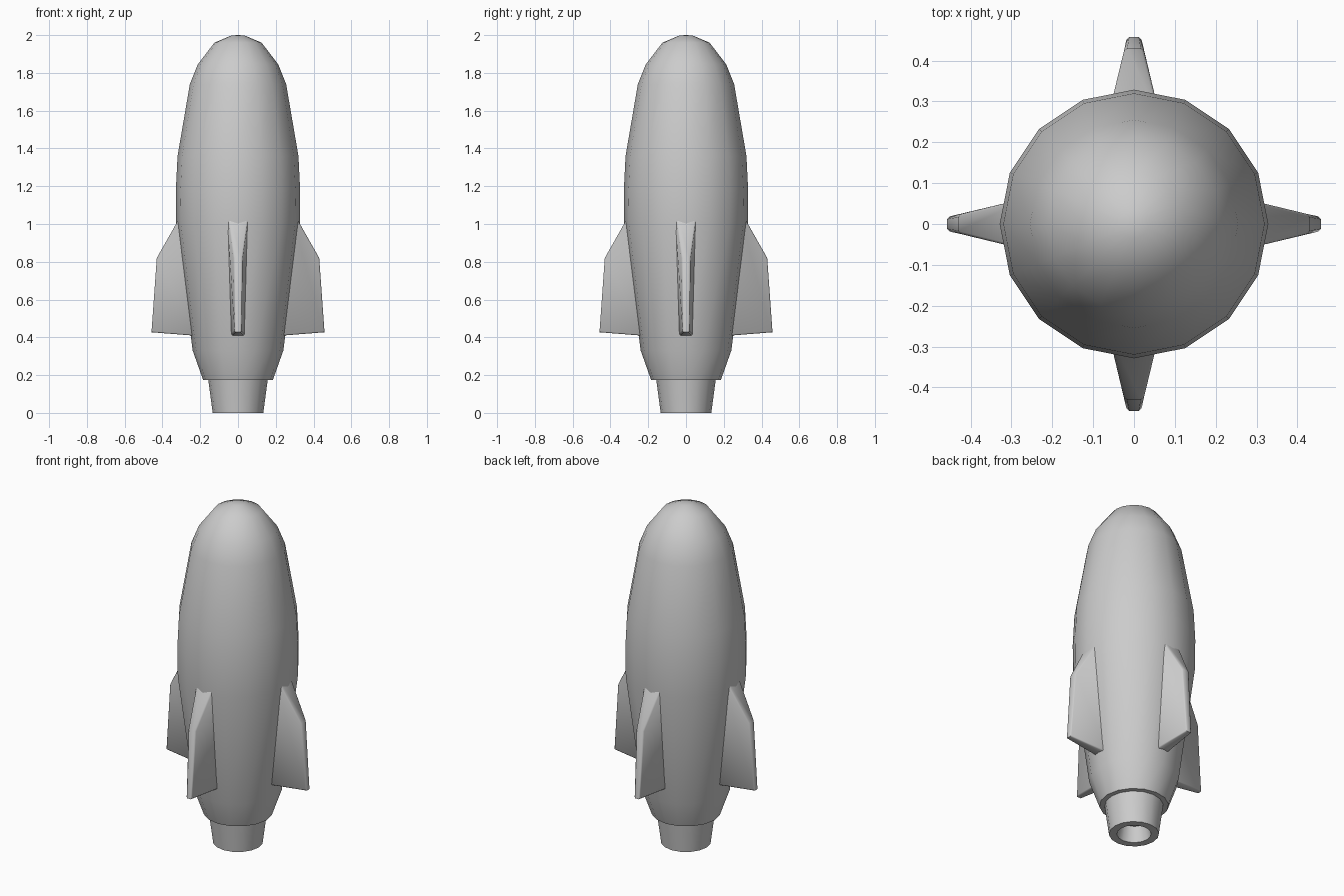
import bpy, bmesh, math
from mathutils import Matrix

if "Cube" in bpy.data.objects:
    bpy.data.objects.remove(bpy.data.objects["Cube"])

SIDES = 16

grey = bpy.data.materials.new("plain grey")
grey.use_nodes = True
grey.diffuse_color = (0.6, 0.6, 0.6, 1)
grey.node_tree.nodes["Principled BSDF"].inputs["Base Color"].default_value = (0.6, 0.6, 0.6, 1)


def finish(bm, name, angle):
    """Turn a bmesh into a shaded, coloured object."""
    bmesh.ops.remove_doubles(bm, verts=bm.verts, dist=1e-5)
    bmesh.ops.recalc_face_normals(bm, faces=bm.faces)
    mesh = bpy.data.meshes.new(name)
    bm.to_mesh(mesh)
    bm.free()
    mesh.materials.append(grey)
    obj = bpy.data.objects.new(name, mesh)
    bpy.context.collection.objects.link(obj)
    bpy.ops.object.select_all(action='DESELECT')
    obj.select_set(True)
    bpy.context.view_layer.objects.active = obj
    bpy.ops.object.shade_smooth_by_angle(angle=math.radians(angle))
    return obj


def lathe(name, profile, angle):
    """Spin a (radius, height) profile around the z axis."""
    bm = bmesh.new()
    verts = [bm.verts.new((r, 0, z)) for r, z in profile]
    edges = [bm.edges.new(pair) for pair in zip(verts, verts[1:])]
    bmesh.ops.spin(bm, geom=verts + edges, cent=(0, 0, 0), axis=(0, 0, 1),
                   angle=math.tau, steps=SIDES, use_merge=True)
    return finish(bm, name, angle)


# Hull, from the tail plate to the nose
lathe("hull", [(0, 0.175), (0.185, 0.175), (0.24, 0.33), (0.327, 1.0),
               (0.329, 1.18), (0.32, 1.36), (0.255, 1.74), (0.213, 1.845),
               (0.125, 1.96), (0.035, 1.998), (0, 2.0)], 40)

# Hollow exhaust nozzle
lathe("nozzle", [(0.158, 0.18), (0.134, 0.0), (0.092, 0.0), (0.075, 0.09), (0, 0.09)], 40)

# Fins: tapered blades, outline given as (distance out, height, half thickness)
FIN = [(0.28, 1.085, 0.06), (0.43, 0.82, 0.023), (0.458, 0.427, 0.018), (0.22, 0.408, 0.037)]
for i, side in enumerate(("left", "back", "right", "front")):
    bm = bmesh.new()
    near = [bm.verts.new((x, -t, z)) for x, z, t in FIN]
    far = [bm.verts.new((x, t, z)) for x, z, t in FIN]
    bm.faces.new(near)
    bm.faces.new(far[::-1])
    for a in range(4):
        b = (a + 1) % 4
        bm.faces.new((near[a], far[a], far[b], near[b]))
    # Soften the long edges of the leading, outer and bottom faces
    rim = [e for e in bm.edges if e.verts[0].co.y * e.verts[1].co.y > 0
           and max(v.co.x for v in e.verts) > 0.4]
    bmesh.ops.bevel(bm, geom=rim, offset=0.006, segments=1, affect='EDGES')
    bmesh.ops.rotate(bm, verts=bm.verts, matrix=Matrix.Rotation(i * math.pi / 2, 3, 'Z'))
    finish(bm, side + "_fin", 50)
